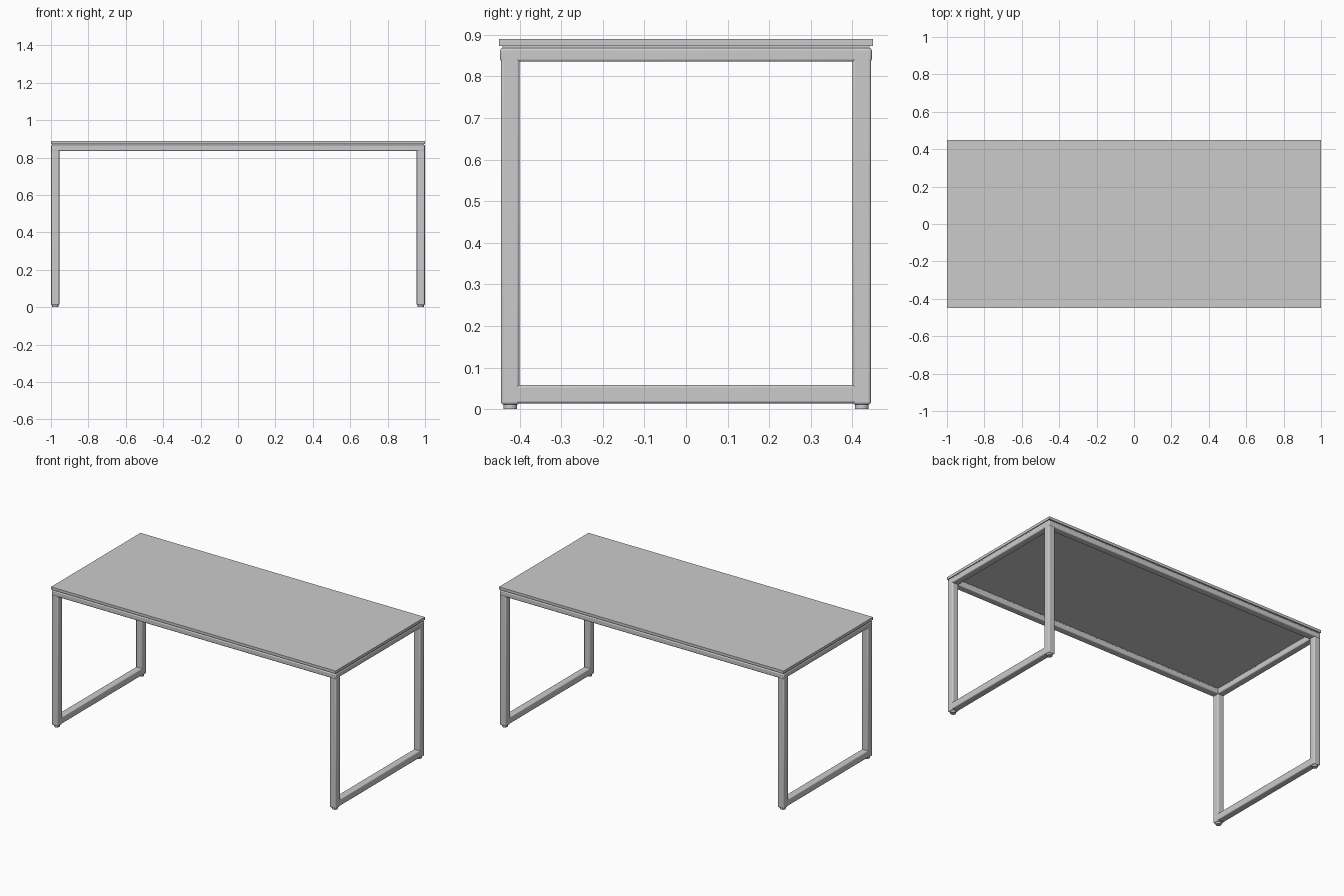
import bpy
from mathutils import Vector

if "Cube" in bpy.data.objects:
    bpy.data.objects.remove(bpy.data.objects["Cube"])


def box(name, lo, hi, radius=0.0):
    """Box between two corners, optionally with rounded edges."""
    lo, hi = Vector(lo), Vector(hi)
    bpy.ops.mesh.primitive_cube_add(size=1, location=(lo + hi) / 2)
    ob = bpy.context.object
    ob.name = name
    ob.scale = hi - lo
    bpy.ops.object.transform_apply(location=False, rotation=False, scale=True)
    if radius:
        bev = ob.modifiers.new("rounded_edges", "BEVEL")
        bev.width = radius
        bev.segments = 3
        bpy.ops.object.shade_smooth_by_angle()
    return ob


X, Y = 0.999, 0.4445     # outer faces of the frame
T = 0.044                # tube width
R = 0.006                # tube edge radius

# Table top with a narrow shadow gap below it
box("table_top", (-1, -0.449, 0.873), (1, 0.449, 0.89))
for s, side in ((-1, "front"), (1, "back")):
    ys = sorted((s * (Y - 0.004), s * (Y - T + 0.004)))
    box(side + "_spacer", (-X + 0.004, ys[0], 0.86), (X - 0.004, ys[1], 0.873))
    # Long rails under the top
    ys = sorted((s * (Y + 0.002), s * (Y - T)))
    box(side + "_rail", (-X, ys[0], 0.835), (X, ys[1], 0.868), R)

for sx, side in ((-1, "left"), (1, "right")):
    xs = sorted((sx * X, sx * (X - T)))
    # Short top rail, spacer and floor rail of each end frame
    box(side + "_top_rail", (xs[0], -Y + 0.01, 0.835), (xs[1], Y - 0.01, 0.868), R)
    box(side + "_spacer", (xs[0] + 0.004, -Y + 0.004, 0.86),
        (xs[1] - 0.004, Y - 0.004, 0.873))
    box(side + "_floor_rail", (xs[0], -Y + 0.01, 0.014), (xs[1], Y - 0.01, 0.058), R)
    for sy, end in ((-1, "front"), (1, "back")):
        ys = sorted((sy * Y, sy * (Y - T)))
        # Legs
        box(f"{side}_{end}_leg", (xs[0], ys[0], 0.011), (xs[1], ys[1], 0.85), R)
        # Round levelling feet
        bpy.ops.mesh.primitive_cylinder_add(
            vertices=32, radius=0.0165, depth=0.015,
            location=(sum(xs) / 2, sum(ys) / 2, 0.0075))
        bpy.context.object.name = f"{side}_{end}_foot"
        bpy.ops.object.shade_smooth_by_angle()
